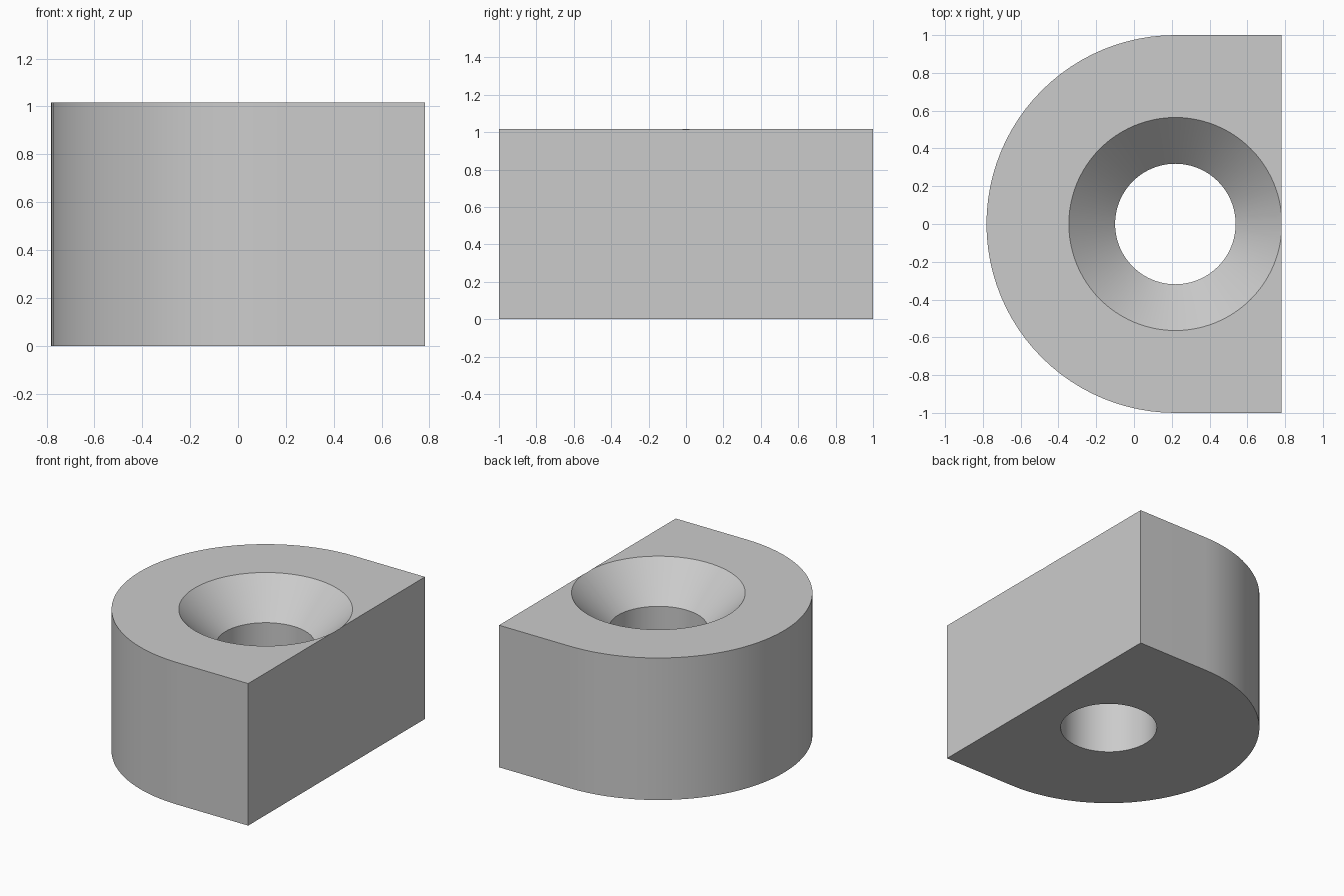
import bpy, bmesh, math

if "Cube" in bpy.data.objects:
    bpy.data.objects.remove(bpy.data.objects["Cube"], do_unlink=True)

SEGMENTS = 96
HEIGHT = 1.017
RADIUS = 1.0
FLAT_X = 0.781             # flat side of the block
AXIS_X = RADIUS - FLAT_X   # shared axis of round side and hole
BORE = 0.319
RIM = 0.564
SEAT_Z = HEIGHT - (RIM - BORE)   # 45 degree countersink

grey = bpy.data.materials.new("plain grey")
grey.use_nodes = True
colour = (0.6, 0.6, 0.6, 1)
grey.diffuse_color = colour
grey.node_tree.nodes["Principled BSDF"].inputs["Base Color"].default_value = colour


def make_object(name, bm):
    bmesh.ops.recalc_face_normals(bm, faces=bm.faces)
    mesh = bpy.data.meshes.new(name)
    bm.to_mesh(mesh)
    bm.free()
    mesh.materials.append(grey)
    obj = bpy.data.objects.new(name, mesh)
    bpy.context.collection.objects.link(obj)
    return obj


# Block: D-shaped outline pulled up to full height
bm = bmesh.new()
outline = [(FLAT_X, -RADIUS), (FLAT_X, RADIUS)]
for i in range(SEGMENTS // 2 + 1):
    a = math.pi / 2 + 2 * math.pi * i / SEGMENTS
    outline.append((AXIS_X + RADIUS * math.cos(a), RADIUS * math.sin(a)))
base = bm.faces.new([bm.verts.new((x, y, 0)) for x, y in outline])
top = bmesh.ops.extrude_face_region(bm, geom=[base])["geom"]
bmesh.ops.translate(bm, vec=(0, 0, HEIGHT),
                    verts=[v for v in top if isinstance(v, bmesh.types.BMVert)])
block = make_object("countersunk_block", bm)

# Cutter: bore with a cone that widens past the top
bm = bmesh.new()
over = 0.1
rings = []
for r, z in [(BORE, -over), (BORE, SEAT_Z), (RIM + over, HEIGHT + over)]:
    rings.append([bm.verts.new((AXIS_X + r * math.cos(2 * math.pi * i / SEGMENTS),
                                r * math.sin(2 * math.pi * i / SEGMENTS), z))
                  for i in range(SEGMENTS)])
for low, high in zip(rings, rings[1:]):
    for i in range(SEGMENTS):
        j = (i + 1) % SEGMENTS
        bm.faces.new((low[i], low[j], high[j], high[i]))
bm.faces.new(rings[0])
bm.faces.new(rings[-1])
cutter = make_object("hole_cutter", bm)
cutter.hide_render = True

# Cut the hole, then drop the cutter
cut = block.modifiers.new("hole", "BOOLEAN")
cut.operation = "DIFFERENCE"
cut.solver = "EXACT"
cut.object = cutter
bpy.ops.object.select_all(action="DESELECT")
bpy.context.view_layer.objects.active = block
block.select_set(True)
bpy.ops.object.modifier_apply(modifier=cut.name)
bpy.data.objects.remove(cutter, do_unlink=True)

# Smooth round walls, sharp edges
bpy.ops.object.shade_smooth_by_angle(angle=math.radians(30))
